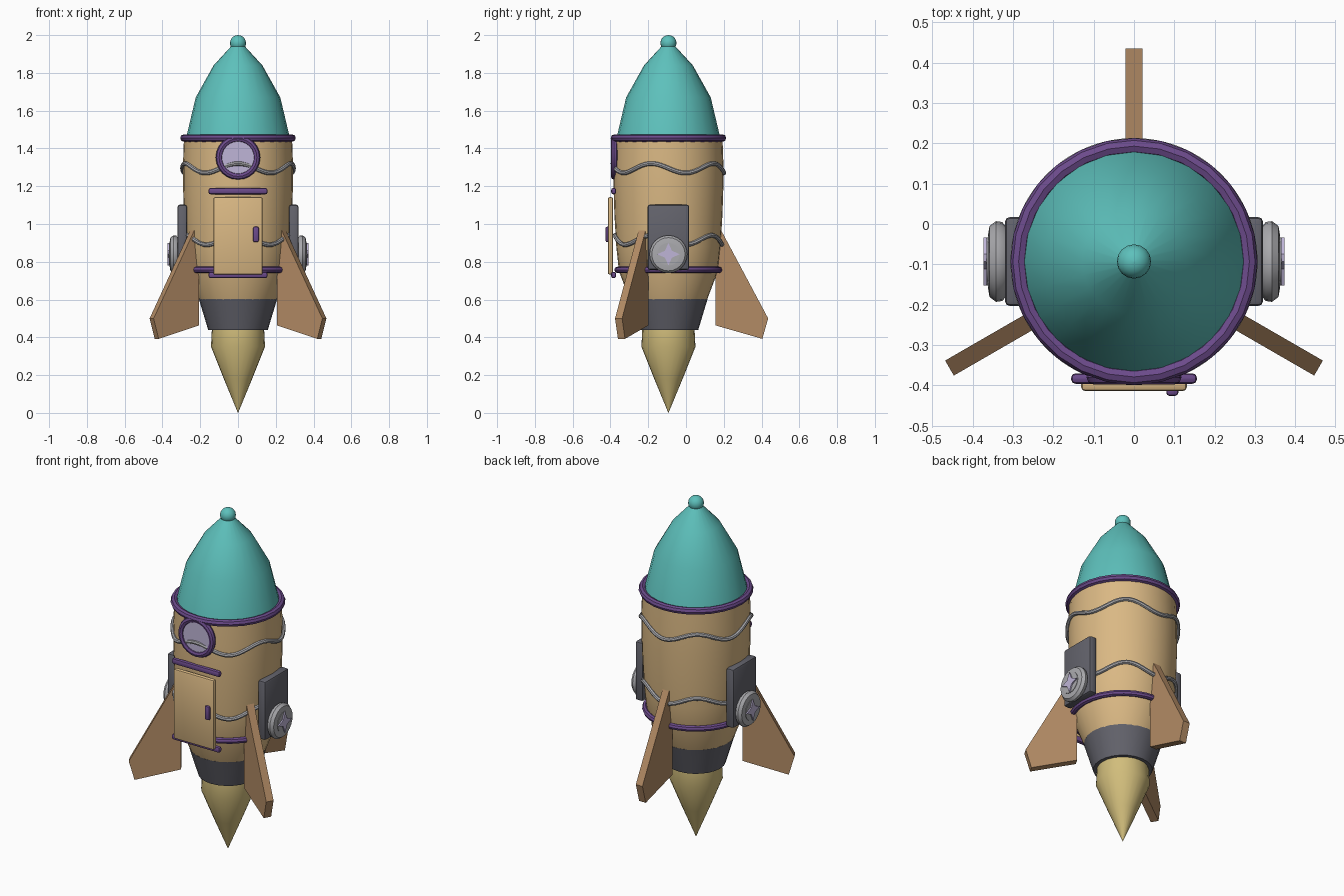
import bpy, bmesh
from math import pi, sin, cos, radians
from mathutils import Matrix, Vector

if "Cube" in bpy.data.objects:
    bpy.data.objects.remove(bpy.data.objects["Cube"])

AXIS = Vector((0, -0.093, 0))   # centre line of the hull
made = []


def material(name, r, g, b):
    m = bpy.data.materials.new(name)
    m.use_nodes = True
    m.diffuse_color = (r, g, b, 1)
    node = next(n for n in m.node_tree.nodes if n.type == 'BSDF_PRINCIPLED')
    node.inputs["Base Color"].default_value = (r, g, b, 1)
    return m


TEAL = material("teal", 0.11, 0.53, 0.50)
TAN = material("tan", 0.70, 0.48, 0.23)
FLAME = material("pale yellow", 0.64, 0.51, 0.20)
BROWN = material("fin brown", 0.45, 0.26, 0.13)
PURPLE = material("purple", 0.15, 0.07, 0.26)
DARK = material("dark grey", 0.125, 0.125, 0.15)
SILVER = material("silver", 0.40, 0.40, 0.42)
LAVENDER = material("lavender", 0.52, 0.46, 0.68)


def add(name, mesh, mat):
    mesh.materials.clear()
    mesh.materials.append(mat)
    ob = bpy.data.objects.new(name, mesh)
    bpy.context.collection.objects.link(ob)
    made.append(ob)
    return ob


def from_bmesh(name, bm, mat):
    bmesh.ops.recalc_face_normals(bm, faces=bm.faces)
    mesh = bpy.data.meshes.new(name)
    bm.to_mesh(mesh)
    bm.free()
    return add(name, mesh, mat)


def lathe(name, profile, mat, sides=24, matrix=Matrix.Translation(AXIS)):
    """Turn (radius, height) points around z; open ends are capped."""
    bm = bmesh.new()
    rings = []
    for r, z in profile:
        rings.append([bm.verts.new((r * cos(2 * pi * i / sides), r * sin(2 * pi * i / sides), z))
                      for i in range(sides)])
    for a, b in zip(rings, rings[1:]):
        for i in range(sides):
            j = (i + 1) % sides
            bm.faces.new((a[i], a[j], b[j], b[i]))
    bm.faces.new(rings[0])
    bm.faces.new(rings[-1])
    bm.transform(matrix)
    return from_bmesh(name, bm, mat)


def box(name, centre, size, mat, bevel, segments=2):
    bm = bmesh.new()
    bmesh.ops.create_cube(bm, size=1)
    bmesh.ops.scale(bm, vec=size, verts=bm.verts)
    bmesh.ops.bevel(bm, geom=bm.edges[:], offset=bevel, segments=segments,
                    profile=0.5, affect='EDGES')
    bmesh.ops.translate(bm, vec=centre, verts=bm.verts)
    return from_bmesh(name, bm, mat)


def prism(name, outline, thickness, mat, matrix):
    """Extrude an outline in the local xz plane, centred on local y."""
    bm = bmesh.new()
    face = bm.faces.new([bm.verts.new((x, -thickness / 2, z)) for x, z in outline])
    ext = bmesh.ops.extrude_face_region(bm, geom=[face])
    moved = [v for v in ext["geom"] if isinstance(v, bmesh.types.BMVert)]
    bmesh.ops.translate(bm, vec=(0, thickness, 0), verts=moved)
    bm.transform(matrix)
    return from_bmesh(name, bm, mat)


def tube(name, points, radius, mat):
    """Closed round tube through the points."""
    cu = bpy.data.curves.new(name, 'CURVE')
    cu.dimensions = '3D'
    cu.bevel_depth = radius
    cu.bevel_resolution = 2
    sp = cu.splines.new('POLY')
    sp.points.add(len(points) - 1)
    for p, co in zip(sp.points, points):
        p.co = (*co, 1)
    sp.use_cyclic_u = True
    tmp = bpy.data.objects.new(name + "_path", cu)
    bpy.context.collection.objects.link(tmp)
    deps = bpy.context.evaluated_depsgraph_get()
    mesh = bpy.data.meshes.new_from_object(tmp.evaluated_get(deps))
    bpy.data.objects.remove(tmp)
    return add(name, mesh, mat)


def ring_points(radius, z, count, amplitude=0, waves=5):
    pts = []
    for i in range(count):
        a = 2 * pi * i / count
        wave = amplitude * cos(waves * (a + pi / 2))
        pts.append(AXIS + Vector((radius * cos(a), radius * sin(a), z + wave)))
    return pts


# Hull, nose, nozzle and flame
lathe("hull", [(0.205, 0.6), (0.262, 0.75), (0.276, 0.88), (0.286, 1.05), (0.291, 1.2),
               (0.291, 1.32), (0.286, 1.46)], TAN, 32)
lathe("nose_cone", [(0.276, 1.45), (0.224, 1.67), (0.129, 1.84), (0.028, 1.95)], TEAL)
lathe("nose_ball", [(0.042 * sin(t * pi / 10) + 0.0005, 1.958 - 0.042 * cos(t * pi / 10))
                    for t in range(11)], TEAL, 16)
lathe("nozzle", [(0.158, 0.44), (0.207, 0.602)], DARK)
lathe("flame", [(0.0005, 0), (0.075, 0.18), (0.143, 0.35), (0.138, 0.45)], FLAME)

# Hull bands and wavy pipes
tube("upper_band", ring_points(0.286, 1.455, 28), 0.02, PURPLE)
tube("lower_band", ring_points(0.27, 0.757, 28), 0.017, PURPLE)
tube("upper_wavy_pipe", ring_points(0.294, 1.295, 100, 0.025), 0.012, SILVER)
tube("lower_wavy_pipe", ring_points(0.283, 0.915, 100, 0.025), 0.012, SILVER)

# Round window
face_front = Matrix.Translation((0, -0.37, 1.352)) @ Matrix.Rotation(pi / 2, 4, 'X')
lathe("window_glass", [(0.1, -0.02), (0.1, 0.018)], LAVENDER, 24, face_front)
tube("window_frame", [face_front @ Vector((0.1 * cos(i * pi / 12), 0.1 * sin(i * pi / 12), 0.01))
                      for i in range(24)], 0.018, PURPLE)

# Door with its bars and handle
box("door", (0, -0.4, 0.937), (0.262, 0.028, 0.41), TAN, 0.01)
for label, z in (("top", 1.174), ("bottom", 0.73)):
    box("door_bar_" + label, (0, -0.383, z), (0.312, 0.026, 0.034), PURPLE, 0.011)
box("door_handle", (0.095, -0.415, 0.945), (0.03, 0.022, 0.082), PURPLE, 0.008)

# Side boxes with round valves
for label, side in (("left", 1), ("right", -1)):
    box("side_box_" + label, (side * 0.295, AXIS.y, 0.93), (0.05, 0.22, 0.345), DARK, 0.012)
    outward = Matrix.Translation((0, AXIS.y, 0.84)) @ Matrix.Rotation(side * pi / 2, 4, 'Y')
    lathe("valve_" + label, [(0.08, 0.31), (0.098, 0.327), (0.1, 0.342), (0.088, 0.358),
                             (0.064, 0.362)], SILVER, 24, outward)
    lathe("valve_plate_" + label, [(0.06, 0.358), (0.06, 0.365)], SILVER, 20, outward)
    star = []
    for i in range(8):
        r = 0.026 if i % 2 else 0.06
        star.append((r * cos(i * pi / 4), r * sin(i * pi / 4)))
    prism("valve_star_" + label, star, 0.009, LAVENDER,
          Matrix.Translation((side * 0.368, AXIS.y, 0.84)) @ Matrix.Rotation(pi / 2, 4, 'Z'))

# Three fins
fin = [(0.25, 0.463), (0.497, 0.392), (0.528, 0.5), (0.28, 0.965), (0.25, 0.93)]
for label, angle in (("back", 90), ("right", 210), ("left", 330)):
    prism("fin_" + label, fin, 0.043, BROWN,
          Matrix.Translation(AXIS) @ Matrix.Rotation(radians(angle), 4, 'Z'))

# Smooth round parts, keep hard edges
bpy.ops.object.select_all(action='DESELECT')
for ob in made:
    ob.select_set(True)
bpy.context.view_layer.objects.active = made[0]
bpy.ops.object.shade_smooth_by_angle(angle=radians(40))
